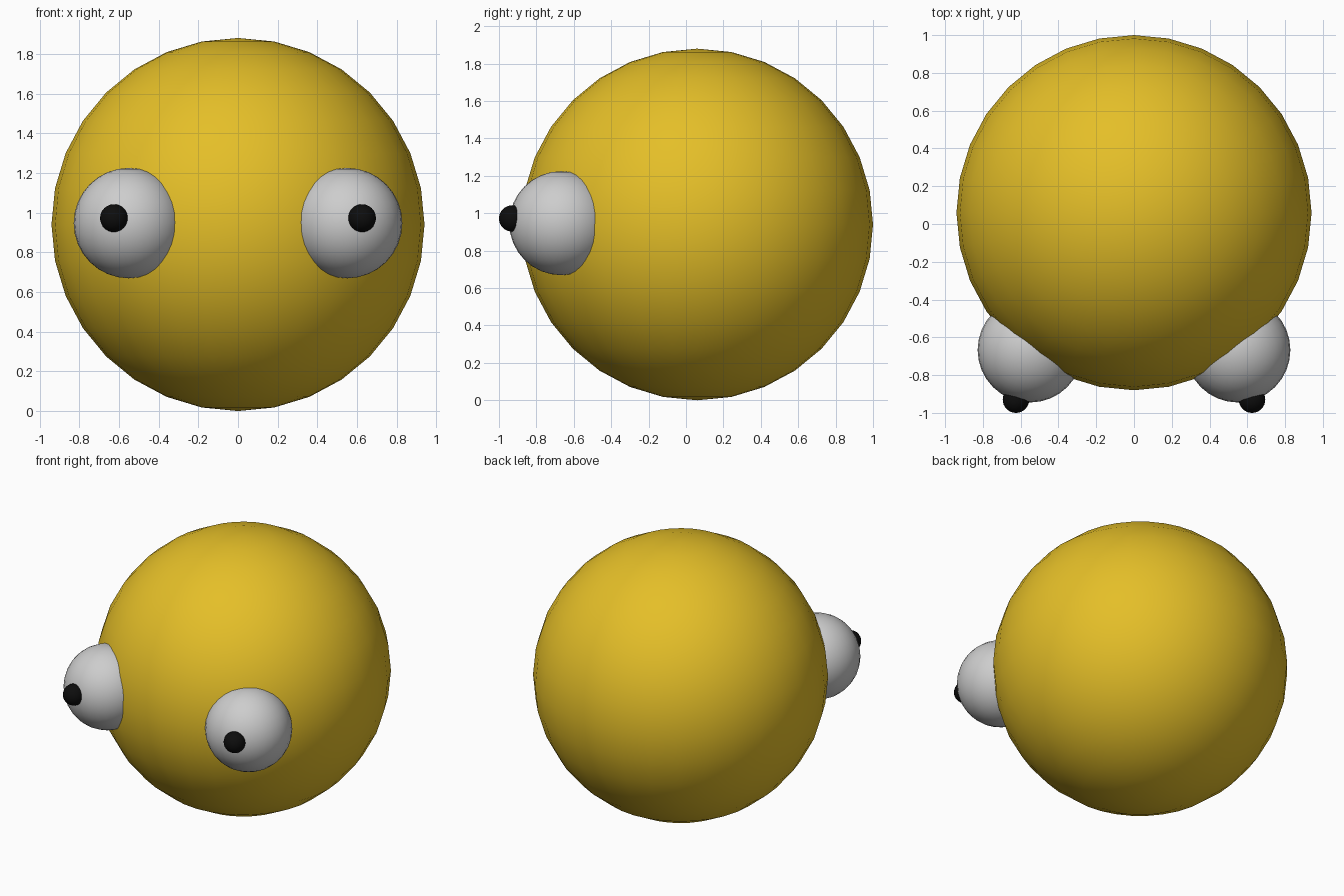
import bpy

if "Cube" in bpy.data.objects:
    bpy.data.objects.remove(bpy.data.objects["Cube"])


def make_material(name, rgb):
    mat = bpy.data.materials.new(name)
    mat.diffuse_color = (*rgb, 1.0)
    mat.use_nodes = True
    mat.node_tree.nodes["Principled BSDF"].inputs["Base Color"].default_value = mat.diffuse_color
    return mat


yellow = make_material("warm yellow", (0.78, 0.52, 0.021))
white = make_material("soft white", (0.61, 0.61, 0.61))
black = make_material("black", (0.004, 0.004, 0.004))


def ball(name, center, radius, mat):
    bpy.ops.mesh.primitive_uv_sphere_add(segments=32, ring_count=16,
                                         radius=radius, location=center)
    obj = bpy.context.object
    obj.name = name
    obj.data.materials.append(mat)
    bpy.ops.object.shade_smooth()
    return obj


# Round body
ball("body", (0, 0.06, 0.94), 0.94, yellow)

# Bulging eyes with small raised pupils, one on each side
for side, s in (("left", -1), ("right", 1)):
    ball(side + "_eye", (0.55 * s, -0.667, 0.947), 0.278, white)
    ball(side + "_pupil", (0.625 * s, -0.93, 0.972), 0.07, black)
